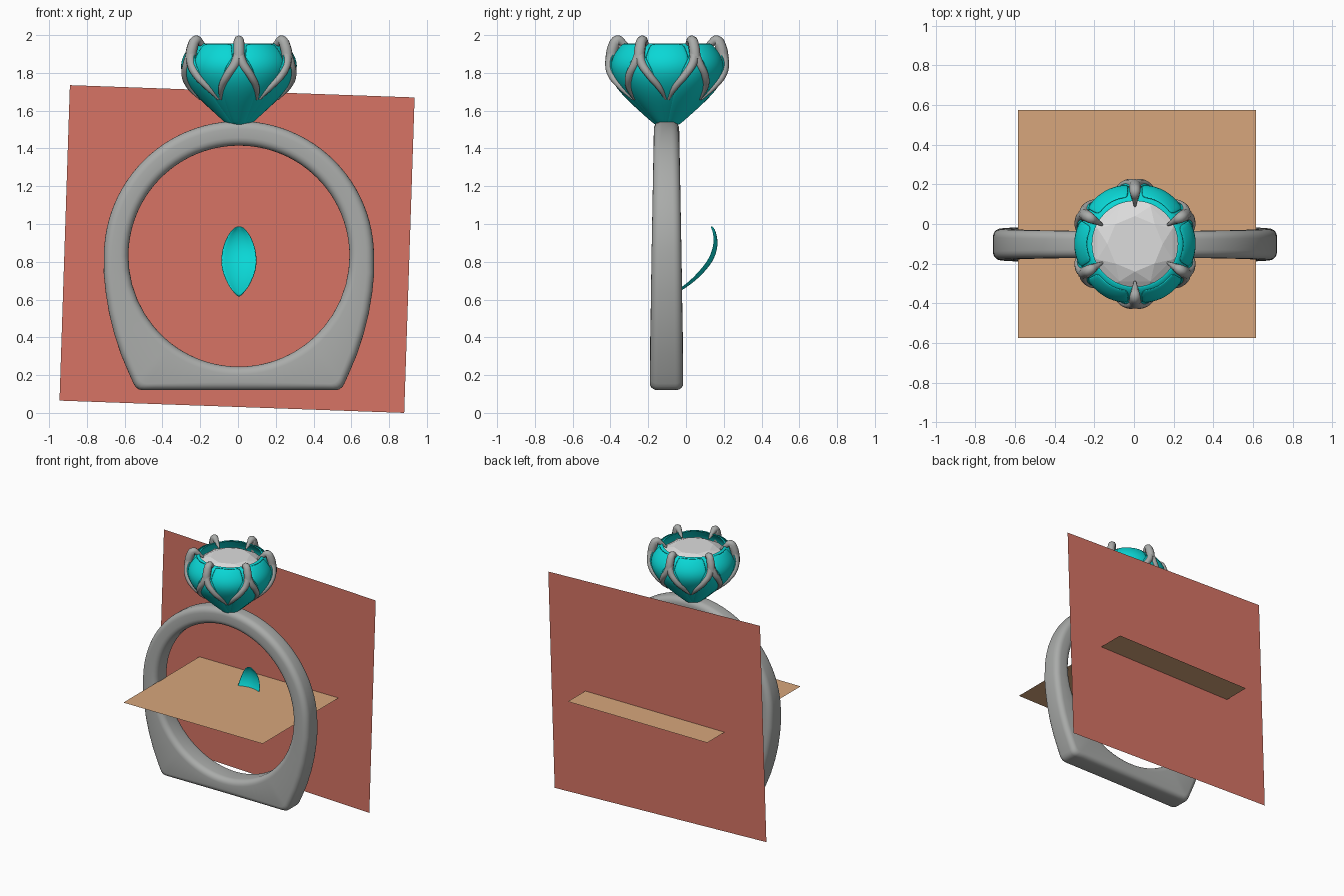
import bpy, bmesh
from math import sin, cos, pi, radians, atan2, hypot
from mathutils import Vector

if "Cube" in bpy.data.objects:
    bpy.data.objects.remove(bpy.data.objects["Cube"])


def material(name, rgb):
    m = bpy.data.materials.new(name)
    m.use_nodes = True
    m.diffuse_color = (*rgb, 1)
    m.node_tree.nodes["Principled BSDF"].inputs["Base Color"].default_value = (*rgb, 1)
    return m


METAL = material("grey metal", (0.40, 0.41, 0.40))
TEAL = material("teal enamel", (0.003, 0.68, 0.67))
GEM = material("pale gem", (0.72, 0.72, 0.72))
RED = material("red sheet", (0.68, 0.175, 0.13))
TAN = material("tan sheet", (0.68, 0.38, 0.20))

CX, CY = 0.005, -0.10      # axis of the flower setting


def mesh_object(name, verts, faces, mat, smooth=None):
    me = bpy.data.meshes.new(name)
    me.from_pydata(verts, [], faces)
    bm = bmesh.new()
    bm.from_mesh(me)
    bmesh.ops.remove_doubles(bm, verts=bm.verts, dist=1e-5)
    bmesh.ops.recalc_face_normals(bm, faces=bm.faces)
    bm.to_mesh(me)
    bm.free()
    me.materials.append(mat)
    ob = bpy.data.objects.new(name, me)
    bpy.context.collection.objects.link(ob)
    if smooth:
        bpy.ops.object.select_all(action="DESELECT")
        ob.select_set(True)
        bpy.context.view_layer.objects.active = ob
        bpy.ops.object.shade_smooth_by_angle(angle=radians(smooth))
    return ob


def loft(name, rows, mat, smooth=None, close_rows=False, close_cols=False):
    """Skin a grid of points, optionally wrapping in either direction."""
    n, m = len(rows), len(rows[0])
    faces = []
    for i in range(n if close_rows else n - 1):
        for j in range(m if close_cols else m - 1):
            a, b = (i + 1) % n, (j + 1) % m
            faces.append((i * m + j, i * m + b, a * m + b, a * m + j))
    return mesh_object(name, [p for r in rows for p in r], faces, mat, smooth)


def polar(r, ang, z, cx=CX, cy=CY):
    return Vector((cx + r * cos(ang), cy + r * sin(ang), z))


def sample(table, t):
    """Linear look-up of y for t in (t, y) pairs."""
    for (a, p), (b, q) in zip(table, table[1:]):
        if t <= b:
            return p + (q - p) * (t - a) / (b - a)
    return table[-1][1]


# Ring band: rounded section swept between a round hole and a flat-footed outline
RZ, HOLE = 0.83, 0.585
half = [(0.715 * sin(a), RZ + 0.715 * cos(a)) for a in (pi / 2 * i / 24 for i in range(25))]
half += [(0.716, 0.74), (0.706, 0.64), (0.688, 0.53), (0.661, 0.42), (0.625, 0.31),
         (0.585, 0.215), (0.558, 0.155), (0.548, 0.138), (0.532, 0.125), (0.51, 0.12)]
half += [(0.51 * (1 - i / 10), 0.12) for i in range(1, 11)]
outline = half + [(-x, z) for x, z in half[-2:0:-1]]


def band_section(x, z):
    ang = atan2(z - RZ, x)
    outer = hypot(x, z - RZ)
    depth = sample([(0.12, 0.088), (0.8, 0.08), (1.55, 0.067)], z)
    mid, w, rad = (outer + HOLE) / 2, (outer - HOLE) / 2, 0.042
    pts = []
    for k, (sr, sy) in enumerate([(1, 1), (-1, 1), (-1, -1), (1, -1)]):
        for s in range(6):
            a = pi / 2 * (k + s / 5)
            r = mid + sr * (w - rad) + rad * cos(a)
            pts.append((CX + r * cos(ang), -0.103 + sy * (depth - rad) + rad * sin(a),
                        RZ + r * sin(ang)))
    return pts


loft("ring_band", [band_section(x, z) for x, z in outline], METAL, 50, True, True)

# Bowl behind the petals, a closed lathe
BOWL = [(1.525, 0.05), (1.56, 0.09), (1.6, 0.135), (1.65, 0.19), (1.7, 0.238), (1.75, 0.275),
        (1.8, 0.298), (1.84, 0.303), (1.88, 0.294), (1.92, 0.27), (1.955, 0.238)]
shell = [(z, r - 0.01) for z, r in BOWL] + [(z, r - 0.022) for z, r in BOWL[::-1]]
loft("petal_bowl", [[polar(r, 2 * pi * k / 48, z) for k in range(48)] for z, r in shell],
     TEAL, 50, close_cols=True)


def petal(name, profile, width, ang, cx=CX, cy=CY, lift=0.0):
    """Curved leaf: profile is (z, r); width maps height fraction to half width."""
    z0, z1 = profile[0][0], profile[-1][0]
    rows = []
    for z, r in profile:
        w = sample(width, (z - z0) / (z1 - z0))
        rows.append([polar(r + lift + 0.008 * (1 - u * u), ang + u * w / max(r, 0.04), z, cx, cy)
                     for u in (-1, -0.6, -0.2, 0.2, 0.6, 1)])
    ob = loft(name, rows, TEAL, 60)
    mod = ob.modifiers.new("thickness", "SOLIDIFY")
    mod.thickness, mod.offset = 0.007, 0
    mod = ob.modifiers.new("soften", "SUBSURF")
    mod.levels = mod.render_levels = 1
    return ob


def prong_tube(name, paths):
    """Tapered round bars; each path holds (point, radius) pairs."""
    cu = bpy.data.curves.new(name, "CURVE")
    cu.dimensions, cu.bevel_depth, cu.bevel_resolution = "3D", 1.0, 2
    cu.use_fill_caps, cu.resolution_u = True, 5
    for path in paths:
        sp = cu.splines.new("BEZIER")
        sp.bezier_points.add(len(path) - 1)
        for bp, (co, rad) in zip(sp.bezier_points, path):
            bp.co, bp.radius = co, rad
            bp.handle_left_type = bp.handle_right_type = "AUTO"
    cu.materials.append(METAL)
    ob = bpy.data.objects.new(name, cu)
    bpy.context.collection.objects.link(ob)


# Six wide petals, six pointed petals, six forked prongs
WIDE = [(0, 0.03), (0.3, 0.10), (0.6, 0.13), (0.85, 0.12), (1, 0.09)]
POINTED = [(0, 0.03), (0.25, 0.075), (0.5, 0.10), (0.75, 0.08), (1, 0.01)]
for k in range(6):
    petal(f"wide_petal_{k + 1}", BOWL, WIDE, pi / 3 * k, lift=-0.004)
    a = pi / 3 * k + pi / 6
    petal(f"pointed_petal_{k + 1}", BOWL[:-1], POINTED, a, lift=0.002)
    stem = [(polar(0.19, a, 1.925), 0.006), (polar(0.23, a, 1.955), 0.018),
            (polar(0.262, a, 1.972), 0.027), (polar(0.285, a, 1.935), 0.03),
            (polar(0.298, a, 1.87), 0.03)]
    legs = [[(polar(0.285, a, 1.93), 0.024), (polar(0.303, a + s * 0.05, 1.86), 0.025),
             (polar(0.300, a + s * 0.20, 1.79), 0.021), (polar(0.262, a + s * 0.36, 1.725), 0.017),
             (polar(0.205, a + s * 0.49, 1.66), 0.006)] for s in (-1, 1)]
    prong_tube(f"prong_{k + 1}", [stem] + legs)

# Faceted gem: table, star points, girdle and pavilion
bm = bmesh.new()
for count, r, z, turn in ((8, 0.14, 1.945, 0), (8, 0.205, 1.918, 0.5), (16, 0.25, 1.88, 0.25),
                          (16, 0.25, 1.865, 0.25), (1, 0, 1.62, 0)):
    for i in range(count):
        bm.verts.new(polar(r, 2 * pi * (i + turn * (1 if count == 8 else 2)) / count, z))
bmesh.ops.convex_hull(bm, input=bm.verts)
me = bpy.data.meshes.new("gem")
bm.to_mesh(me)
bm.free()
me.materials.append(GEM)
bpy.context.collection.objects.link(bpy.data.objects.new("gem", me))

# Loose petal inside the ring
LOOSE = [(0.61, 0.01), (0.635, 0.06), (0.665, 0.11), (0.70, 0.158), (0.74, 0.2), (0.78, 0.235),
         (0.82, 0.26), (0.86, 0.273), (0.90, 0.278), (0.94, 0.273), (0.97, 0.262), (0.987, 0.25)]
LEAF = [(0, 0.0), (0.15, 0.055), (0.35, 0.09), (0.5, 0.10), (0.7, 0.09), (0.86, 0.065),
        (0.95, 0.04), (1, 0.012)]
petal("loose_petal", LOOSE, LEAF, pi / 2, cy=-0.12)

# Flat sheets: upright one behind the ring, level one through it
mesh_object("upright_sheet", [(-0.945, 0.36, 0.065), (0.88, 0.36, 0), (0.935, 0.36, 1.67),
                              (-0.89, 0.36, 1.735)], [(0, 1, 2, 3)], RED)
mesh_object("level_sheet", [(-0.585, -0.575, 0.825), (0.615, -0.575, 0.825),
                            (0.615, 0.575, 0.825), (-0.585, 0.575, 0.825)], [(0, 1, 2, 3)], TAN)
